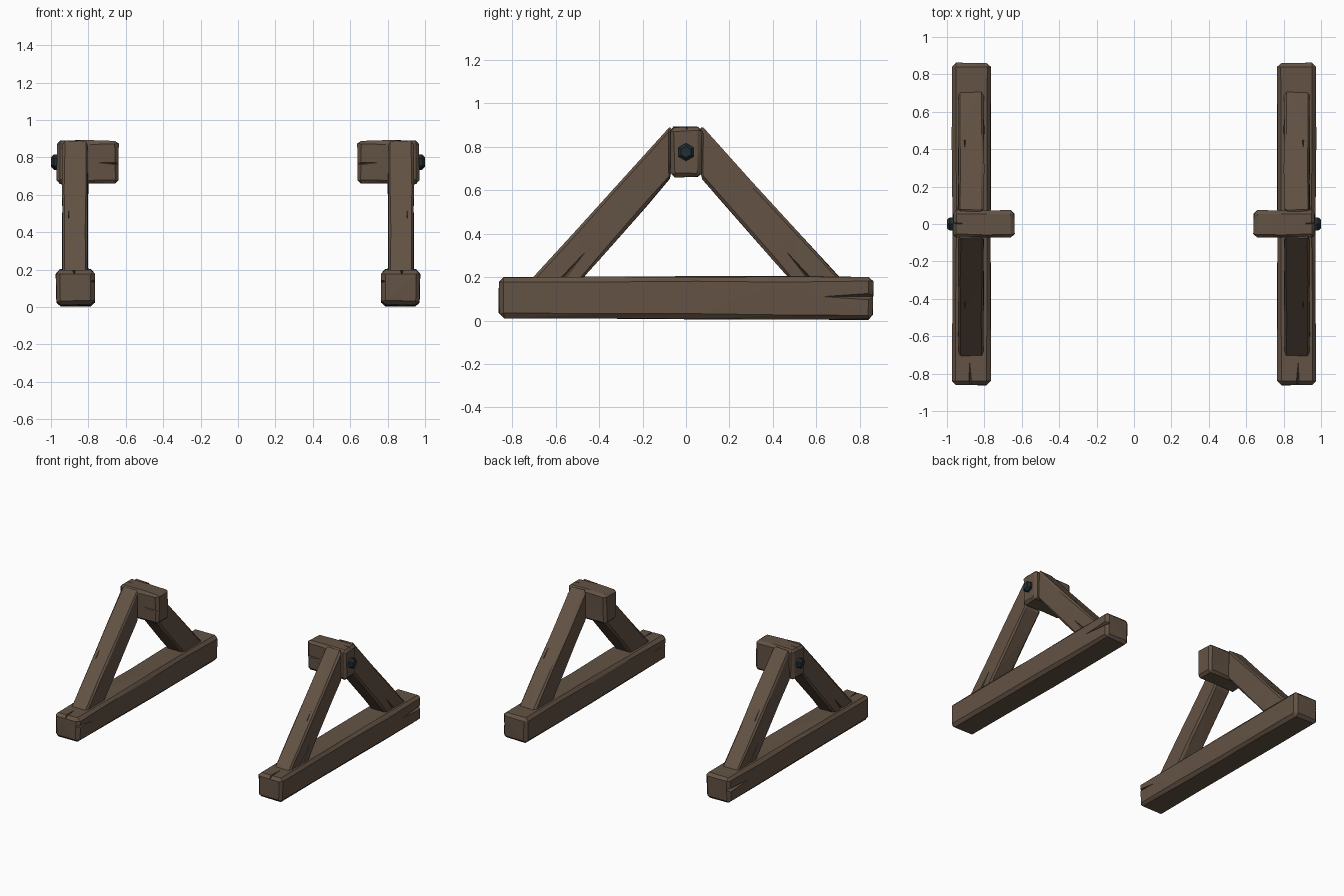
import bpy, bmesh, math, random
from mathutils import Vector, Matrix

if "Cube" in bpy.data.objects:
    bpy.data.objects.remove(bpy.data.objects["Cube"])

random.seed(4)


def material(name, rgb):
    m = bpy.data.materials.new(name)
    m.diffuse_color = (*rgb, 1)
    m.use_nodes = True
    m.node_tree.nodes["Principled BSDF"].inputs["Base Color"].default_value = m.diffuse_color
    return m


WOOD = material("weathered wood", (0.125, 0.085, 0.058))
IRON = material("dark iron", (0.016, 0.027, 0.033))


def make_object(name, bm, mat):
    bmesh.ops.recalc_face_normals(bm, faces=bm.faces)
    me = bpy.data.meshes.new(name)
    bm.to_mesh(me)
    bm.free()
    me.materials.append(mat)
    ob = bpy.data.objects.new(name, me)
    bpy.context.collection.objects.link(ob)
    return ob


def crack_cutter(tip, mouth, across, normal, width, depth):
    """Wedge that opens from a point on the surface towards a beam end."""
    tip, mouth, a, n = (Vector(v) for v in (tip, mouth, across, normal))
    bm = bmesh.new()
    out = n * 0.015
    for p in (tip + out, mouth + a * width / 2 + out, mouth - a * width / 2 + out, mouth - n * depth):
        bm.verts.new(p)
    bmesh.ops.convex_hull(bm, input=bm.verts)
    ob = make_object("crack_cutter", bm, WOOD)
    ob.hide_render = True
    return ob


def timber(name, profile, x0, x1, bevel, cuts=(), axis=(0, 1, 0), cracks=(), wobble=0.003):
    """Chamfered, slightly uneven beam: a (y, z) profile between x0 and x1, mirrored to both sides."""
    bm = bmesh.new()
    rings = [[bm.verts.new((x, y, z)) for y, z in profile] for x in (x0, x1)]
    bm.faces.new(rings[0])
    bm.faces.new(rings[1][::-1])
    for i in range(4):
        j = (i + 1) % 4
        bm.faces.new((rings[0][i], rings[1][i], rings[1][j], rings[0][j]))
    bmesh.ops.recalc_face_normals(bm, faces=bm.faces)
    bmesh.ops.bevel(bm, geom=bm.edges[:], offset=bevel, segments=1, affect='EDGES', profile=0.5)
    for co in cuts:
        bmesh.ops.bisect_plane(bm, geom=bm.verts[:] + bm.edges[:] + bm.faces[:],
                               plane_co=co, plane_no=axis)
    for v in bm.verts:
        v.co += Vector([random.uniform(-wobble, wobble) for _ in range(3)])
    bmesh.ops.triangulate(bm, faces=bm.faces)
    ob = make_object(name, bm, WOOD)
    cutters = [crack_cutter(*c) for c in cracks]
    for c in cutters:
        mod = ob.modifiers.new("crack", 'BOOLEAN')
        mod.operation, mod.solver, mod.object = 'DIFFERENCE', 'EXACT', c
    bake(ob)
    for c in cutters:
        bpy.data.objects.remove(c)
    return ob


def bake(ob):
    """Apply modifiers, then add the mirrored twin on the other side."""
    ob.modifiers.new("mirror", 'MIRROR').use_mirror_merge = False
    bpy.context.view_layer.update()
    me = bpy.data.meshes.new_from_object(ob.evaluated_get(bpy.context.evaluated_depsgraph_get()))
    ob.modifiers.clear()
    ob.data = me


X, Y, Z = (1, 0, 0), (0, 1, 0), (0, 0, 1)

# Ground beams
timber("ground_beams", [(-0.86, 0.012), (0.86, 0.004), (0.86, 0.202), (-0.86, 0.2)],
       0.765, 0.973, 0.022, cuts=[(0, -0.4, 0), (0, 0.05, 0), (0, 0.45, 0)],
       cracks=[((0.97, 0.54, 0.11), (0.97, 0.88, 0.11), Z, X, 0.05, 0.03),
               ((0.88, -0.66, 0.2), (0.875, -0.88, 0.2), X, Z, 0.035, 0.03),
               ((0.765, -0.6, 0.12), (0.765, -0.88, 0.14), Z, (-1, 0, 0), 0.03, 0.025)])

# Slanted braces, front and back
for side, label in ((-1, "front"), (1, "back")):
    prof = [(0.735, 0.165), (0.068, 0.897), (0.068, 0.66), (0.5, 0.165)]
    prof = [(side * y, z) for y, z in prof]
    slope = Vector((0, side * 0.67, -0.73)).normalized()
    top_normal = Vector((0, side * 0.73, 0.67)).normalized()
    cracks = [((0.938, side * 0.4, 0.39), (0.938, side * 0.57, 0.19), top_normal, X, 0.03, 0.02),
              ((0.90, side * 0.30, 0.645), (0.905, side * 0.45, 0.478), X, top_normal, 0.014, 0.012)]
    timber(label + "_braces", prof, 0.803, 0.94, 0.013,
           cuts=[(0, side * 0.26, 0.6), (0, side * 0.46, 0.37)], axis=slope, cracks=cracks)

# Top blocks between the braces
timber("top_blocks", [(-0.07, 0.66), (0.07, 0.66), (0.073, 0.89), (-0.073, 0.89)],
       0.64, 0.968, 0.018, cuts=[(0.8, 0, 0)], axis=X,
       cracks=[((0.86, -0.071, 0.78), (0.62, -0.071, 0.765), Z, (0, -1, 0), 0.03, 0.02),
               ((0.84, 0.0, 0.89), (0.99, 0.005, 0.89), Y, Z, 0.025, 0.02)])

# Hexagonal bolts on the outer faces
bm = bmesh.new()
turn = Matrix.Rotation(math.pi / 2, 4, 'Y')
for r1, r2, x0, x1 in ((0.041, 0.041, 0.945, 0.985), (0.041, 0.026, 0.985, 1.0)):
    bmesh.ops.create_cone(bm, cap_ends=True, segments=6, radius1=r1, radius2=r2, depth=x1 - x0,
                          matrix=Matrix.Translation(((x0 + x1) / 2, 0, 0.775)) @ turn)
bmesh.ops.remove_doubles(bm, verts=bm.verts, dist=0.0005)
# drop the hidden face between head and rim
bmesh.ops.delete(bm, geom=[f for f in bm.faces if len(f.verts) == 6
                           and abs(f.calc_center_median().x - 0.985) < 0.002], context='FACES_ONLY')
bolts = make_object("bolts", bm, IRON)
# points of the hexagon face up and down
ys = max(abs(v.co.y) for v in bolts.data.vertices)
if ys > 0.04:
    for v in bolts.data.vertices:
        v.co.y, v.co.z = v.co.z - 0.775, 0.775 - v.co.y
bake(bolts)
